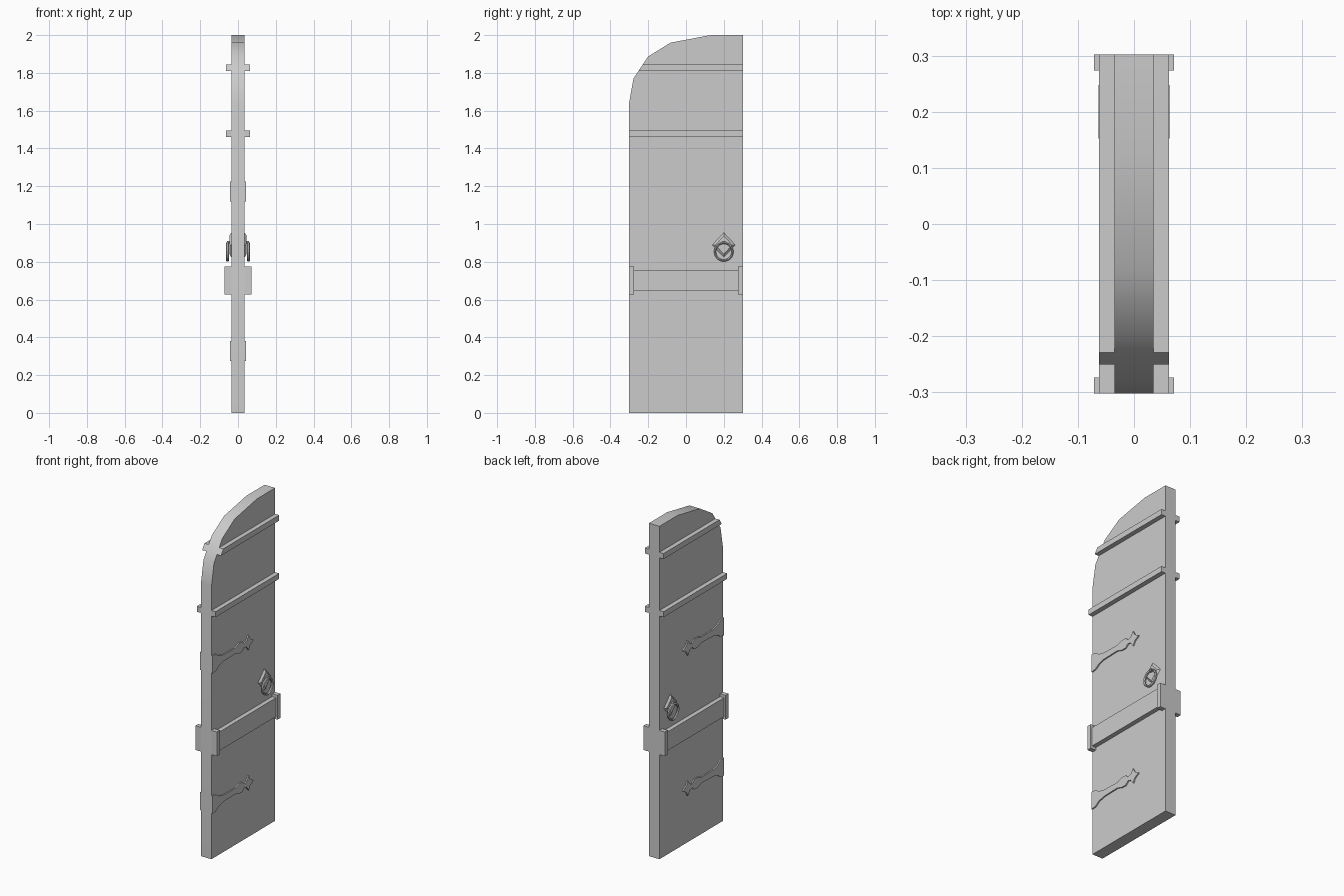
import bpy, bmesh, math

if "Cube" in bpy.data.objects:
    bpy.data.objects.remove(bpy.data.objects["Cube"])

E = 0.302   # half width of the door
T = 0.035   # half thickness of the door


def finish(bm, name):
    bmesh.ops.recalc_face_normals(bm, faces=bm.faces)
    me = bpy.data.meshes.new(name)
    bm.to_mesh(me)
    bm.free()
    ob = bpy.data.objects.new(name, me)
    bpy.context.collection.objects.link(ob)
    return ob


def prism(name, pts, x0, x1, top_pts=None):
    """Extrude a (y, z) outline along x, optionally to a different end outline."""
    bm = bmesh.new()
    a = [bm.verts.new((x0, y, z)) for y, z in pts]
    b = [bm.verts.new((x1, y, z)) for y, z in (top_pts or pts)]
    bm.faces.new(a)
    bm.faces.new(b)
    for i in range(len(a)):
        j = (i + 1) % len(a)
        bm.faces.new((a[i], a[j], b[j], b[i]))
    return finish(bm, name)


def rect(y0, y1, z0, z1):
    return [(y0, z0), (y1, z0), (y1, z1), (y0, z1)]


# Door leaf with a half arch
leaf = prism("door_leaf", [(-E, 0), (E, 0), (E, 2), (0.13, 2), (-0.082, 1.96), (-0.2, 1.887),
                           (-0.278, 1.77), (-E, 1.637)], -T, T)
bpy.context.view_layer.objects.active = leaf
leaf.select_set(True)
bpy.ops.object.shade_smooth_by_angle(angle=math.radians(30))

# Upper half of a hinge strap outline: (y, half height)
HINGE = [(-E, 0.053), (-0.27, 0.05), (-0.24, 0.03), (-0.2, 0.02), (-0.09, 0.017),
         (-0.05, 0.03), (-0.02, 0.03), (0.0, 0.012), (0.022, 0.018), (0.042, 0.045),
         (0.055, 0.02)]


def hinge(name, s, zc):
    pts = [(y, zc + h) for y, h in HINGE] + [(0.088, zc)]
    pts += [(y, zc - h) for y, h in reversed(HINGE)]
    prism(name, pts, s * T, s * 0.0425)


def ring(name, xc, yc, zc, R, r, n=18, m=6):
    """Pull ring lying in the plane of the door."""
    bm = bmesh.new()
    loops = []
    for i in range(n):
        a = 2 * math.pi * i / n
        loops.append([])
        for k in range(m):
            b = 2 * math.pi * (k + 0.5) / m
            q = R + r * math.cos(b)
            loops[-1].append(bm.verts.new((xc + 1.3 * r * math.sin(b),
                                           yc + q * math.cos(a), zc + q * math.sin(a))))
    for i in range(n):
        p, q = loops[i], loops[(i + 1) % n]
        for k in range(m):
            l = (k + 1) % m
            bm.faces.new((p[k], p[l], q[l], q[k]))
    return finish(bm, name)


def diamond(w, h, yc=0.2, zc=0.889):
    return [(yc, zc + h), (yc + w, zc), (yc, zc - h), (yc - w, zc)]


# Fittings repeated on both faces
for s, side in ((1, "right"), (-1, "left")):
    # Battens, the top one trimmed to the arch
    prism("top_batten_" + side, [(-0.25, 1.811), (E, 1.811), (E, 1.844), (-0.229, 1.844)],
          s * T, s * 0.0625)
    prism("upper_batten_" + side, rect(-E, E, 1.461, 1.494), s * T, s * 0.0625)
    # Locking bar and its end brackets
    prism("bar_" + side, rect(-0.274, 0.274, 0.644, 0.757), s * T, s * 0.0615)
    prism("front_bracket_" + side, rect(-E, -0.274, 0.628, 0.774), s * T, s * 0.071)
    prism("back_bracket_" + side, rect(0.274, E, 0.628, 0.774), s * T, s * 0.071)
    # Hinge straps
    hinge("upper_hinge_" + side, s, 1.171)
    hinge("lower_hinge_" + side, s, 0.328)
    # Bevelled handle plate, boss and ring
    prism("handle_plate_" + side, diamond(0.061, 0.065), s * T, s * 0.046, diamond(0.045, 0.048))
    prism("handle_boss_" + side, rect(0.192, 0.208, 0.893, 0.909), s * 0.045, s * 0.058)
    ring("handle_ring_" + side, s * 0.0555, 0.2, 0.853, 0.0465, 0.0062)
